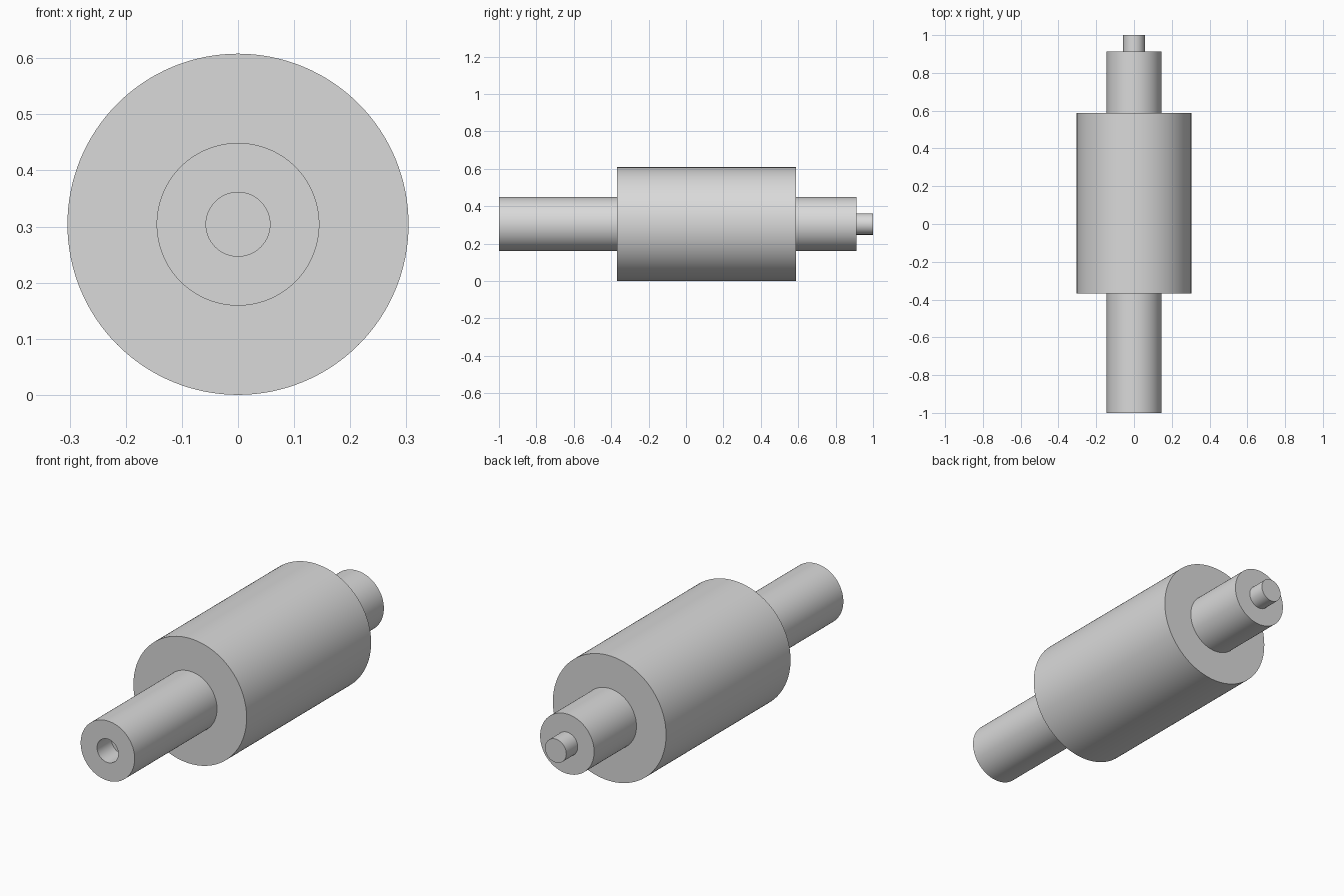
import bpy, bmesh, math
from mathutils import Vector

if "Cube" in bpy.data.objects:
    bpy.data.objects.remove(bpy.data.objects["Cube"])

SIDES = 128
R_BODY, R_SHAFT, R_PIN = 0.304, 0.145, 0.057

# Half section as (radius, y), from socket floor to pin tip
profile = [
    (0, -0.89), (R_PIN, -0.89),            # socket floor
    (R_PIN, -1.0), (R_SHAFT, -1.0),        # front shaft end
    (R_SHAFT, -0.368), (R_BODY, -0.368),   # front shoulder
    (R_BODY, 0.587), (R_SHAFT, 0.587),     # back shoulder
    (R_SHAFT, 0.912), (R_PIN, 0.912),      # back shaft end
    (R_PIN, 1.0), (0, 1.0),                # locating pin
]

grey = bpy.data.materials.new("plain grey")
grey.diffuse_color = (0.7, 0.7, 0.7, 1)
grey.use_nodes = True
grey.node_tree.nodes["Principled BSDF"].inputs["Base Color"].default_value = grey.diffuse_color

# Turn the half section about the long axis
bm = bmesh.new()
verts = [bm.verts.new((r, y, 0)) for r, y in profile]
edges = [bm.edges.new(pair) for pair in zip(verts, verts[1:])]
bmesh.ops.spin(bm, geom=verts + edges, cent=(0, 0, 0), axis=(0, 1, 0),
               angle=math.tau, steps=SIDES, use_merge=True)
bmesh.ops.remove_doubles(bm, verts=bm.verts[:], dist=1e-5)
bmesh.ops.recalc_face_normals(bm, faces=bm.faces[:])
if bm.calc_volume(signed=True) < 0:
    bmesh.ops.reverse_faces(bm, faces=bm.faces[:])
bmesh.ops.translate(bm, verts=bm.verts[:], vec=Vector((0, 0, R_BODY)))

mesh = bpy.data.meshes.new("stepped_roller")
bm.to_mesh(mesh)
bm.free()
mesh.materials.append(grey)
roller = bpy.data.objects.new("stepped_roller", mesh)
bpy.context.collection.objects.link(roller)

# Smooth round walls, sharp shoulders
bpy.context.view_layer.objects.active = roller
roller.select_set(True)
bpy.ops.object.shade_smooth_by_angle(angle=math.radians(30))
